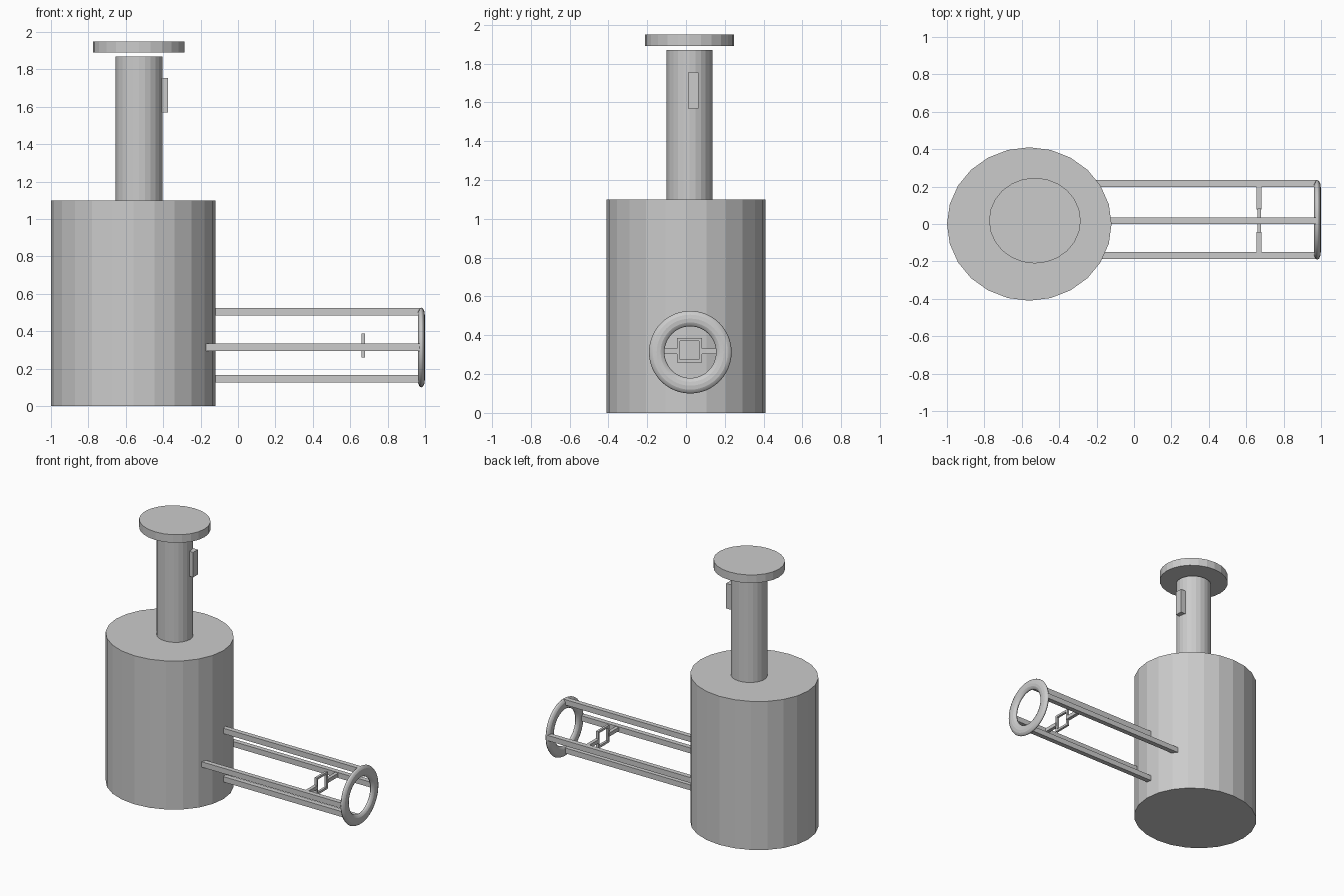
import bpy
import math

if "Cube" in bpy.data.objects:
    bpy.data.objects.remove(bpy.data.objects["Cube"])

grey = bpy.data.materials.new("plain grey")
grey.diffuse_color = (0.6, 0.6, 0.6, 1)
grey.use_nodes = True
grey.node_tree.nodes["Principled BSDF"].inputs["Base Color"].default_value = grey.diffuse_color


def finish(name):
    ob = bpy.context.object
    ob.name = name
    ob.data.materials.append(grey)
    return ob


def box(name, x, y, z):
    """Box from (min, max) pairs on each axis."""
    bpy.ops.mesh.primitive_cube_add(size=1, location=[sum(r) / 2 for r in (x, y, z)])
    ob = finish(name)
    ob.scale = [r[1] - r[0] for r in (x, y, z)]
    return ob


def drum(name, cx, cy, rx, ry, z0, z1):
    """Slightly oval upright cylinder with flat sides."""
    bpy.ops.mesh.primitive_cylinder_add(vertices=24, radius=1, depth=1,
                                        location=(cx, cy, (z0 + z1) / 2))
    ob = finish(name)
    ob.scale = (rx, ry, z1 - z0)
    return ob


# Main body, neck and floating cap
drum("body", -0.56, 0, 0.44, 0.41, 0, 1.10)
drum("neck", -0.53, 0.018, 0.125, 0.118, 1.09, 1.87)
drum("cap", -0.53, 0.018, 0.245, 0.229, 1.89, 1.95)

# Small plate on the neck
box("neck_plate", (-0.415, -0.375), (0.01, 0.065), (1.57, 1.755))

# Four rails running out to the ring
CY, CZ = 0.022, 0.313
for name, y, z in (("top_rail", CY - 0.004, 0.505), ("bottom_rail", CY - 0.004, 0.147),
                   ("front_rail", -0.168, 0.315), ("back_rail", 0.217, 0.315)):
    box(name, (-0.22, 0.98), (y - 0.018, y + 0.018), (z - 0.02, z + 0.02))

# End ring, flattened along its axis
bpy.ops.mesh.primitive_torus_add(major_segments=48, minor_segments=12,
                                 major_radius=0.173, minor_radius=0.04,
                                 location=(0.98, CY, CZ),
                                 rotation=(0, math.pi / 2, 0))
ring = finish("end_ring")
ring.scale = (1, 1, 0.47)
bpy.ops.object.shade_smooth_by_angle()

# Square sight frame
FX = (0.661, 0.678)
FY, FZ = 0.018, 0.323
H, T = 0.064, 0.016
for s, side in ((-1, "lower"), (1, "upper")):
    zs = sorted((FZ + s * H, FZ + s * (H - T)))
    box(side + "_sight_bar", FX, (FY - H, FY + H), zs)
for s, side in ((-1, "front"), (1, "back")):
    ys = sorted((FY + s * H, FY + s * (H - T)))
    box(side + "_sight_bar", FX, ys, (FZ - H + T, FZ + H - T))
    # Arms joining the sight to the side rails
    ys = sorted((FY + s * (H - 0.004), FY + s * 0.185))
    box(side + "_sight_arm", (0.656, 0.682), ys, (0.304, 0.331))
